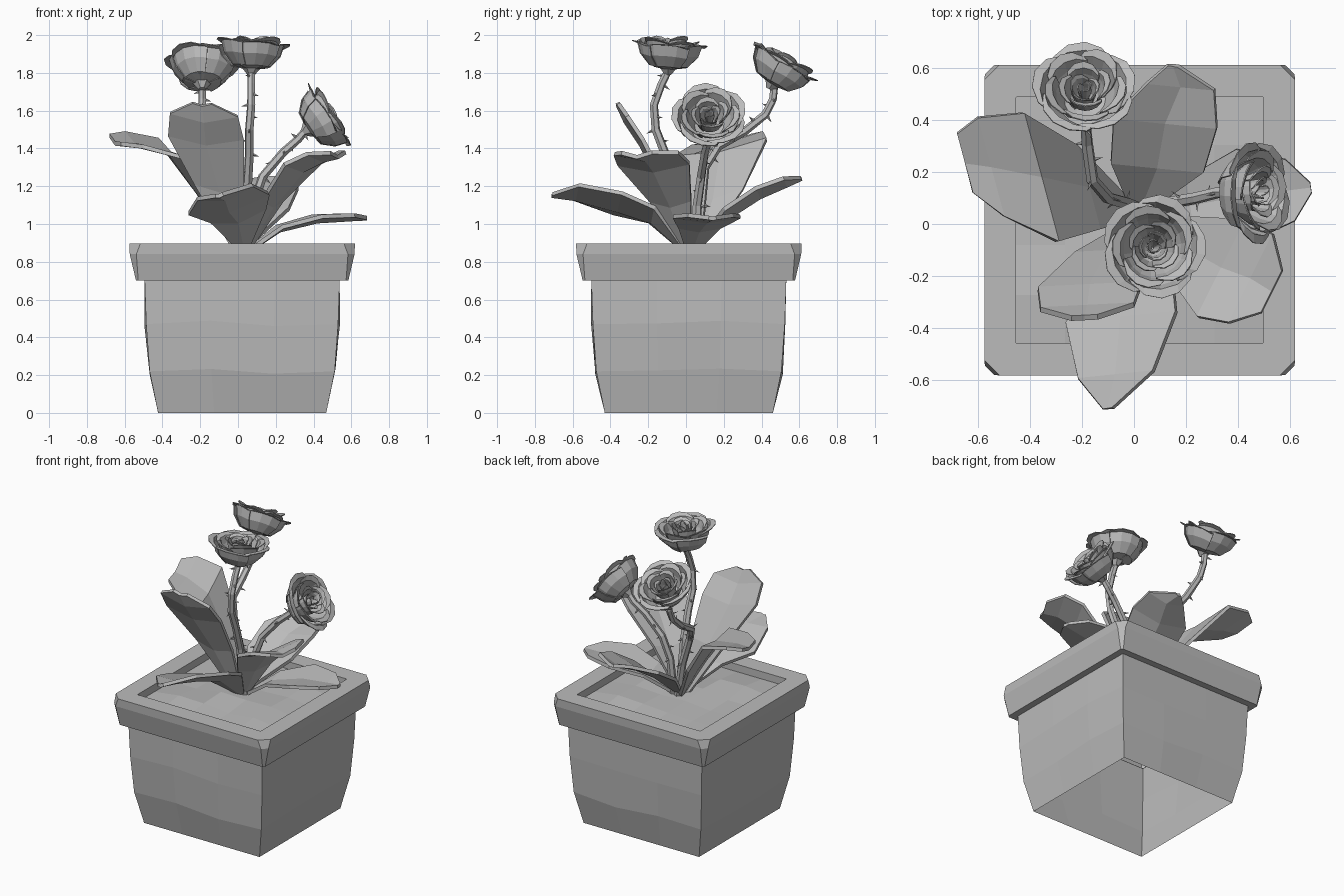
import bpy, bmesh, math, random
from mathutils import Vector

if "Cube" in bpy.data.objects:
    bpy.data.objects.remove(bpy.data.objects["Cube"])

random.seed(4)
CX, CY = 0.022, 0.015

# the whole model is one plain grey
GREY = bpy.data.materials.new("plain grey")
GREY.diffuse_color = (0.5, 0.5, 0.5, 1)
GREY.use_nodes = True
GREY.node_tree.nodes["Principled BSDF"].inputs["Base Color"].default_value = GREY.diffuse_color


def make(name, verts, faces, thick=0):
    me = bpy.data.meshes.new(name)
    me.from_pydata([tuple(v) for v in verts], [], faces)
    bm = bmesh.new()
    bm.from_mesh(me)
    bmesh.ops.recalc_face_normals(bm, faces=bm.faces)
    bm.to_mesh(me)
    bm.free()
    me.materials.append(GREY)
    ob = bpy.data.objects.new(name, me)
    bpy.context.collection.objects.link(ob)
    if thick:
        s = ob.modifiers.new("thickness", 'SOLIDIFY')
        s.thickness = thick
        s.offset = 0
    return ob


def loft(rings, caps=(False, False)):
    """Verts and faces joining equal closed rings."""
    n, k = len(rings[0]), len(rings)
    verts = [v for r in rings for v in r]
    faces = [(i * n + j, i * n + (j + 1) % n,
              (i + 1) * n + (j + 1) % n, (i + 1) * n + j)
             for i in range(k - 1) for j in range(n)]
    if caps[0]:
        faces.append(tuple(range(n)))
    if caps[1]:
        faces.append(tuple(range((k - 1) * n, k * n)))
    return verts, faces


# pot body: slightly uneven tapered square walls, open underneath
def square(h, z, seg=3, jit=0.0):
    pts = []
    for a, b in ((-1, -1), (1, -1), (1, 1), (-1, 1)):
        dx, dy = (-2 * a, 0) if a == b else (0, -2 * b)
        for s in range(seg):
            t = s / seg
            j = 1 + (random.uniform(-jit, jit) if s else 0)
            x, y = h * (a + dx * t), h * (b + dy * t)
            if dx:
                y *= j
            else:
                x *= j
            pts.append((CX + x, CY + y, z + (random.uniform(-jit, jit) if s else 0)))
    return pts


v, f = loft([square(0.445, 0), square(0.49, 0.22, 3, 0.02),
             square(0.508, 0.47, 3, 0.025), square(0.516, 0.70)])
make("pot_body", v, f)


# pot rim: chamfered square ring, flaring upwards
def octagon(h, c, z):
    p = [(h - c, -h), (h, c - h), (h, h - c), (h - c, h),
         (c - h, h), (-h, h - c), (-h, c - h), (c - h, -h)]
    return [(CX + x, CY + y, z) for x, y in p]


v, f = loft([octagon(0.514, 0.004, 0.70), octagon(0.562, 0.012, 0.70),
             octagon(0.595, 0.035, 0.84), octagon(0.597, 0.058, 0.897),
             octagon(0.475, 0.004, 0.897), octagon(0.475, 0.004, 0.83)])
make("pot_rim", v, f)

# soil: uneven low mound
N = 5
v = []
for i in range(N + 1):
    for j in range(N + 1):
        x, y = 2 * i / N - 1, 2 * j / N - 1
        m = max(abs(x), abs(y))
        z = 0.845 + 0.03 * (1 - m) + (0 if m > 0.99 else random.uniform(-.016, .016))
        v.append((CX + 0.48 * x, CY + 0.48 * y, z))
f = [(i * (N + 1) + j, (i + 1) * (N + 1) + j, (i + 1) * (N + 1) + j + 1, i * (N + 1) + j + 1)
     for i in range(N) for j in range(N)]
make("soil", v, f)


# leaves: centre line stations (x, y, z, half width), folded along the midrib
def leaf(name, side, stations, fold=0.03):
    s = Vector(side).normalized()
    v, f = [], []
    for i, (x, y, z, w) in enumerate(stations):
        c = Vector((x, y, z))
        up = Vector((0, 0, fold * min(1, w / 0.15)))
        v += [c - s * w + up, c - up * 0.3, c + s * w + up]
        if i:
            a = 3 * i
            f += [(a - 3, a - 2, a + 1, a), (a - 2, a - 1, a + 2, a + 1)]
    make(name, v, f, 0.022)


leaf("leaf_left", (-0.25, 0.95, 0.18),
     [(0, 0.05, 0.86, .03), (-.18, .14, 1.13, .17), (-.36, .18, 1.38, .26),
      (-.55, .22, 1.425, .2), (-.65, .235, 1.43, .12)], 0.02)
leaf("leaf_front_left", (1, 0.05, -0.05),
     [(0, 0, 0.86, .03), (-.10, -.11, 1.18, .13), (-.17, -.24, 1.43, .2),
      (-.18, -.32, 1.55, .18), (-.19, -.36, 1.63, .05)])
leaf("leaf_front_right", (0.45, 0.9, 0.02),
     [(0.05, 0, 0.87, .03), (.18, -.08, 1.10, .12), (.34, -.17, 1.29, .21),
      (.45, -.21, 1.345, .19), (.53, -.26, 1.36, .09)])
leaf("leaf_front", (1, 0.1, 0.25),
     [(0.03, -.02, 0.87, .03), (0, -.18, 1.02, .15), (-.05, -.36, 1.08, .22),
      (-.07, -.58, 1.14, .15), (-.1, -.71, 1.15, .02)])
leaf("leaf_back", (1, -0.1, 0.05),
     [(0.02, .05, 0.87, .03), (.09, .22, 1.04, .18), (.12, .39, 1.15, .2),
      (.18, .53, 1.21, .13), (.15, .61, 1.24, .02)])
leaf("leaf_right", (-0.15, 1, 0),
     [(0.06, .03, 0.86, .03), (.22, .07, .97, .11), (.42, .11, 1.02, .18),
      (.60, .13, 1.03, .12), (.68, .14, 1.03, .02)], 0.02)


# stem: six-sided tube, with thorns
def stem(name, pts, r=0.026):
    pts = [Vector(p) for p in pts]
    rings, thorns = [], ([], [])
    for i, p in enumerate(pts):
        d = (pts[min(i + 1, len(pts) - 1)] - pts[max(i - 1, 0)]).normalized()
        a = d.cross(Vector((0.3, 1, 0.1))).normalized()
        b = d.cross(a)
        rr = r * (1 - 0.25 * i / len(pts))
        rings.append([p + rr * (math.cos(t) * a + math.sin(t) * b)
                      for t in (k * math.pi / 3 for k in range(6))])
        if 0 < i < len(pts) - 1:
            for k in range(2):
                t = 2.4 * (2 * i + k)
                o = math.cos(t) * a + math.sin(t) * b
                c = p.lerp(pts[i + 1], k * 0.5) + o * rr * 0.7
                q = o.cross(d) * 0.006
                n = len(thorns[0])
                thorns[0].extend([c + d * .01, c + q, c - d * .01, c - q,
                                  c + o * 0.038 - d * 0.01])
                thorns[1].extend([(n + m, n + (m + 1) % 4, n + 4) for m in range(4)])
    make(name, *loft(rings, (True, True)))
    make(name + "_thorns", *thorns)


stem("stem_back", [(.02, .06, .86), (-.03, .08, 1.1), (-.1, .1, 1.3), (-.16, .17, 1.41),
                   (-.18, .31, 1.49), (-.19, .42, 1.58), (-.19, .46, 1.66), (-.19, .47, 1.75)])
stem("stem_front", [(.05, 0, .86), (.05, -.05, 1.2), (.06, -.11, 1.37), (.06, -.16, 1.5),
                    (.07, -.17, 1.63), (.07, -.13, 1.74), (.07, -.09, 1.82)])
stem("stem_right", [(.06, .05, .86), (.08, .06, 1.1), (.13, .08, 1.25), (.24, .1, 1.38),
                    (.32, .12, 1.45), (.37, .12, 1.51)])

# rose: layers of (petal count, half angle, radius/height profile)
LAYERS = [
    (5, 46, [(.02, 0), (.10, .02), (.15, .08), (.168, .14), (.202, .145)]),
    (5, 42, [(.02, .02), (.08, .04), (.115, .10), (.13, .15), (.16, .165)]),
    (4, 50, [(.02, .03), (.055, .06), (.075, .12), (.08, .155), (.10, .17)]),
    (3, 62, [(.01, .03), (.035, .06), (.045, .11), (.048, .145), (.058, .16)]),
    (3, 66, [(.005, .03), (.015, .07), (.022, .11), (.024, .14), (.027, .155)]),
]


def rose(name, base, axis, turn):
    q = Vector((0, 0, 1)).rotation_difference(Vector(axis).normalized())
    base = Vector(base)
    v, f = [], []
    for li, (count, half, prof) in enumerate(LAYERS):
        for p in range(count):
            mid = turn + li * 0.65 + 2 * math.pi * p / count
            n, lift = len(v), random.uniform(-.014, .012)
            for k, (r, z) in enumerate(prof):
                for c in range(-2, 3):
                    u = c / 2
                    a = mid + math.radians(half) * u * (1 - 0.15 * (k == 4))
                    # each petal spirals under its neighbour, with a rounded lip
                    rr = r * (1 + 0.06 * u - 0.12 * (k == 4) * u * u)
                    zz = z + (lift - 0.02 * u * u) * k / 4
                    v.append(base + q @ Vector((rr * math.cos(a), rr * math.sin(a), zz)))
            f += [(n + k * 5 + c, n + k * 5 + c + 1, n + k * 5 + c + 6, n + k * 5 + c + 5)
                  for k in range(4) for c in range(4)]
    make(name, v, f, 0.005)
    # calyx cup under the petals
    cup = [[base + q @ Vector((r * math.cos(t), r * math.sin(t), z))
            for t in (k * math.pi / 3 for k in range(6))]
           for r, z in ((.02, -.03), (.035, -.012), (.05, .006))]
    make(name + "_calyx", *loft(cup, (True, True)))


rose("rose_back", (-.19, .455, 1.74), (0, .5, .86), 0.3)
rose("rose_front", (.07, -.095, 1.82), (.04, .06, 1), 1.1)
rose("rose_right", (.37, .12, 1.50), (.82, .03, .57), 2.0)
